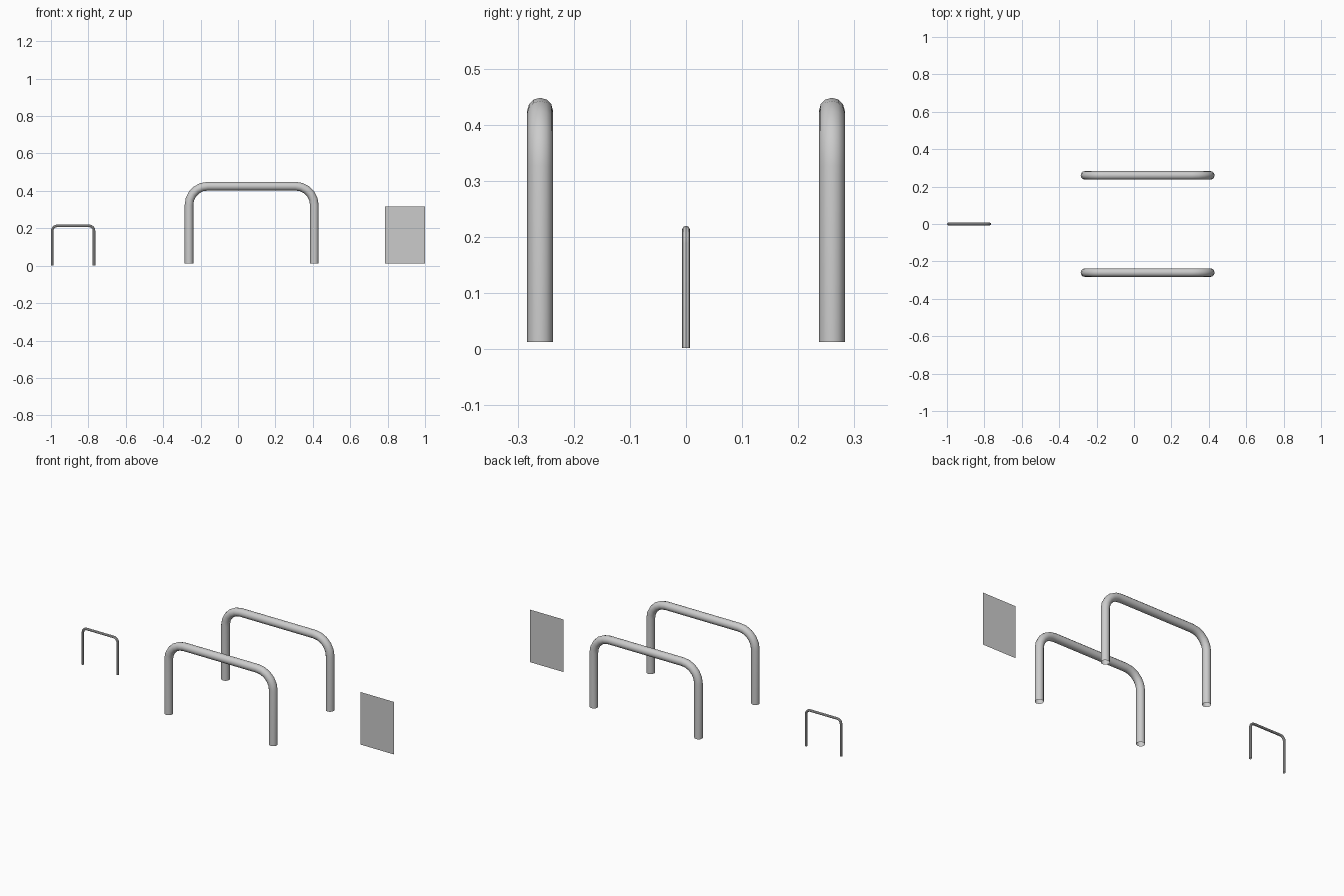
import bpy, math

if "Cube" in bpy.data.objects:
    bpy.data.objects.remove(bpy.data.objects["Cube"])


def hoop(name, x0, x1, y, z0, z1, bend, radius, steps, res):
    """Round tube bent into an upside-down U, given by its centre line."""
    pts = [(x0, z0)]
    for cx, start in ((x0 + bend, 180), (x1 - bend, 90)):
        for i in range(steps + 1):
            a = math.radians(start - 90 * i / steps)
            pts.append((cx + bend * math.cos(a), z1 - bend + bend * math.sin(a)))
    pts.append((x1, z0))

    curve = bpy.data.curves.new(name, 'CURVE')
    curve.dimensions = '3D'
    curve.bevel_depth = radius
    curve.bevel_resolution = res
    spline = curve.splines.new('POLY')
    spline.points.add(len(pts) - 1)
    for p, (x, z) in zip(spline.points, pts):
        p.co = (x, y, z, 1)
    ob = bpy.data.objects.new(name, curve)
    bpy.context.collection.objects.link(ob)

    bpy.ops.object.select_all(action='DESELECT')
    ob.select_set(True)
    bpy.context.view_layer.objects.active = ob
    bpy.ops.object.convert(target='MESH')
    bpy.ops.object.shade_smooth_by_angle(angle=math.radians(40))
    return ob


# Pair of large tubular hoops
for side, y in (("front", -0.26), ("back", 0.26)):
    hoop(side + "_hoop", -0.262, 0.408, y, 0.013, 0.425, 0.1, 0.023, 5, 4)

# Small thin hoop on the left
hoop("small_hoop", -0.993, -0.77, 0, 0.002, 0.213, 0.025, 0.007, 4, 2)

# Flat upright panel on the right
mesh = bpy.data.meshes.new("panel")
mesh.from_pydata([(0.785, 0, 0.013), (1, 0, 0.013), (1, 0, 0.317), (0.785, 0, 0.317)],
                 [], [(0, 1, 2, 3)])
bpy.context.collection.objects.link(bpy.data.objects.new("panel", mesh))
